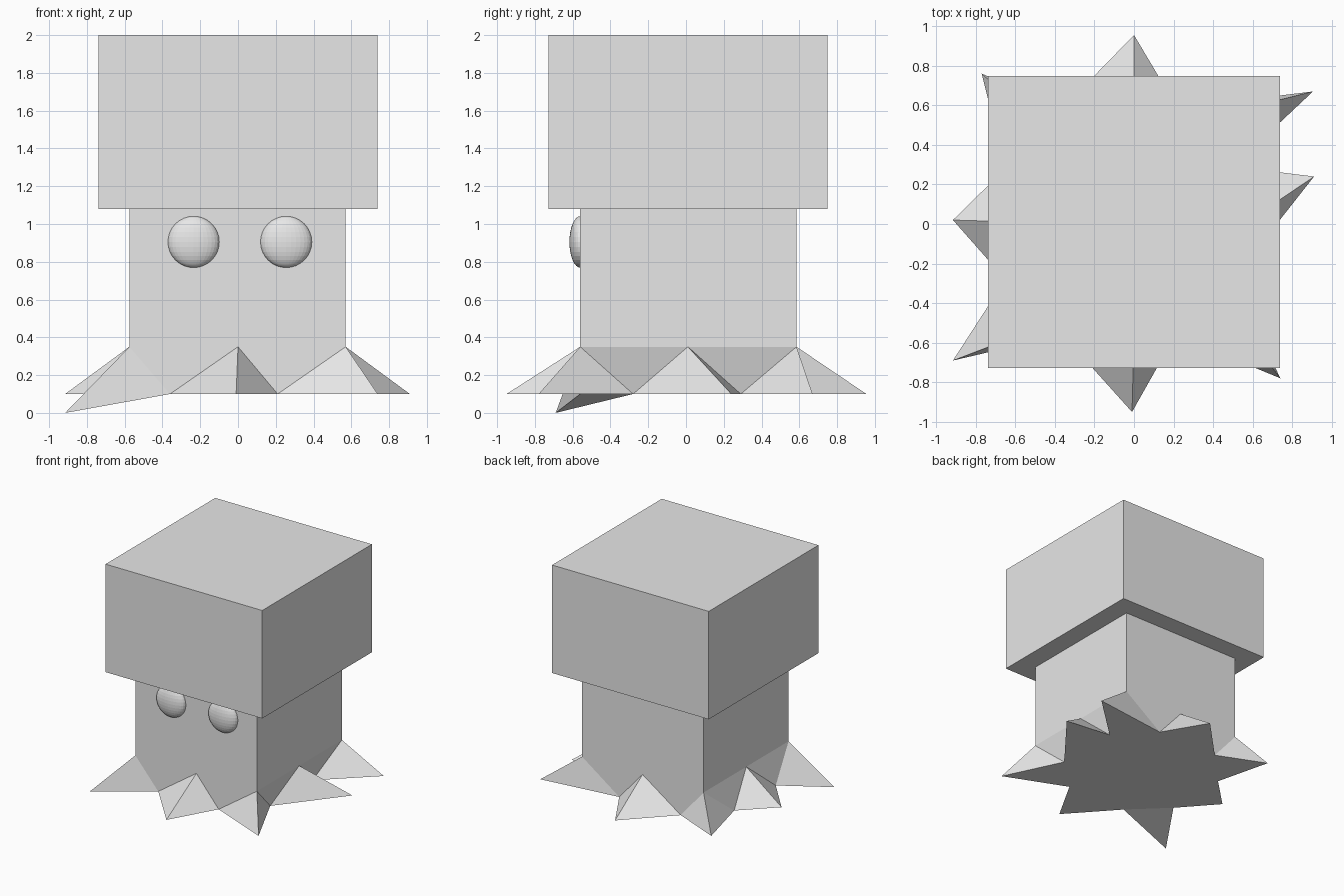
import bpy
import bmesh

old = bpy.data.objects.get("Cube")
if old:
    bpy.data.objects.remove(old, do_unlink=True)

# One plain material
grey = bpy.data.materials.new("light_grey")
grey.use_nodes = True
colour = (0.8, 0.8, 0.8, 1)
grey.diffuse_color = colour
grey.node_tree.nodes["Principled BSDF"].inputs["Base Color"].default_value = colour


def add_object(name, bm):
    bmesh.ops.recalc_face_normals(bm, faces=bm.faces)
    mesh = bpy.data.meshes.new(name)
    bm.to_mesh(mesh)
    bm.free()
    mesh.materials.append(grey)
    obj = bpy.data.objects.new(name, mesh)
    bpy.context.collection.objects.link(obj)
    return obj


# Extents of the square body
LEFT, RIGHT, FRONT, BACK = -0.575, 0.57, -0.56, 0.585
NECK, HEM, HAT_BASE, TOP = 0.35, 0.1, 1.08, 2.0
MID_X, MID_Y = 0.0, 0.01

# Body with a spiked skirt: hem points run counter-clockwise from the front
peaks = [(MID_X, FRONT), (RIGHT, FRONT), (RIGHT, MID_Y), (RIGHT, BACK),
         (MID_X, BACK), (LEFT, BACK), (LEFT, MID_Y), (LEFT, FRONT)]
tips = [(-0.01, -0.95), (0.74, -0.78), (0.91, 0.24), (0.905, 0.67),
        (0, 0.955), (-0.77, 0.76), (-0.915, 0.02), (-0.915, -0.69)]
valleys = [(0.21, FRONT), (0.5, -0.28), (0.5, 0.29), (0.22, BACK),
           (-0.36, BACK), (-0.65, 0.28), (-0.65, -0.28), (-0.36, FRONT)]

bm = bmesh.new()
upper = [bm.verts.new((x, y, HAT_BASE)) for x, y in peaks]
peak = [bm.verts.new((x, y, NECK)) for x, y in peaks]
tip = [bm.verts.new((x, y, HEM)) for x, y in tips]
valley = [bm.verts.new((x, y, HEM)) for x, y in valleys]
tip[-1].co.z = 0  # the drooping front corner spike

for i in range(len(peaks)):
    j = (i + 1) % len(peaks)
    bm.faces.new((peak[i], peak[j], upper[j], upper[i]))
    bm.faces.new((peak[i], valley[i], peak[j]))
    bm.faces.new((peak[i], tip[i], valley[i]))
    bm.faces.new((peak[i], valley[i - 1], tip[i]))
    bm.faces.new((valley[i], tip[i], valley[i - 1]))
bm.faces.new(upper)
bm.faces.new(valley)
add_object("body_and_skirt", bm)

# Large square head block
bm = bmesh.new()
bmesh.ops.create_cube(bm, size=1)
bmesh.ops.scale(bm, vec=(1.477, 1.477, TOP - HAT_BASE), verts=bm.verts)
bmesh.ops.translate(bm, vec=(0, 0.01, (TOP + HAT_BASE) / 2), verts=bm.verts)
add_object("head_block", bm)

# Flattened, faceted eyes
for name, x in (("right_eye", -0.235), ("left_eye", 0.255)):
    bm = bmesh.new()
    bmesh.ops.create_uvsphere(bm, u_segments=32, v_segments=16, radius=0.136)
    bmesh.ops.scale(bm, vec=(1, 0.42, 1), verts=bm.verts)
    eye = add_object(name, bm)
    eye.location = (x, FRONT, 0.905)
